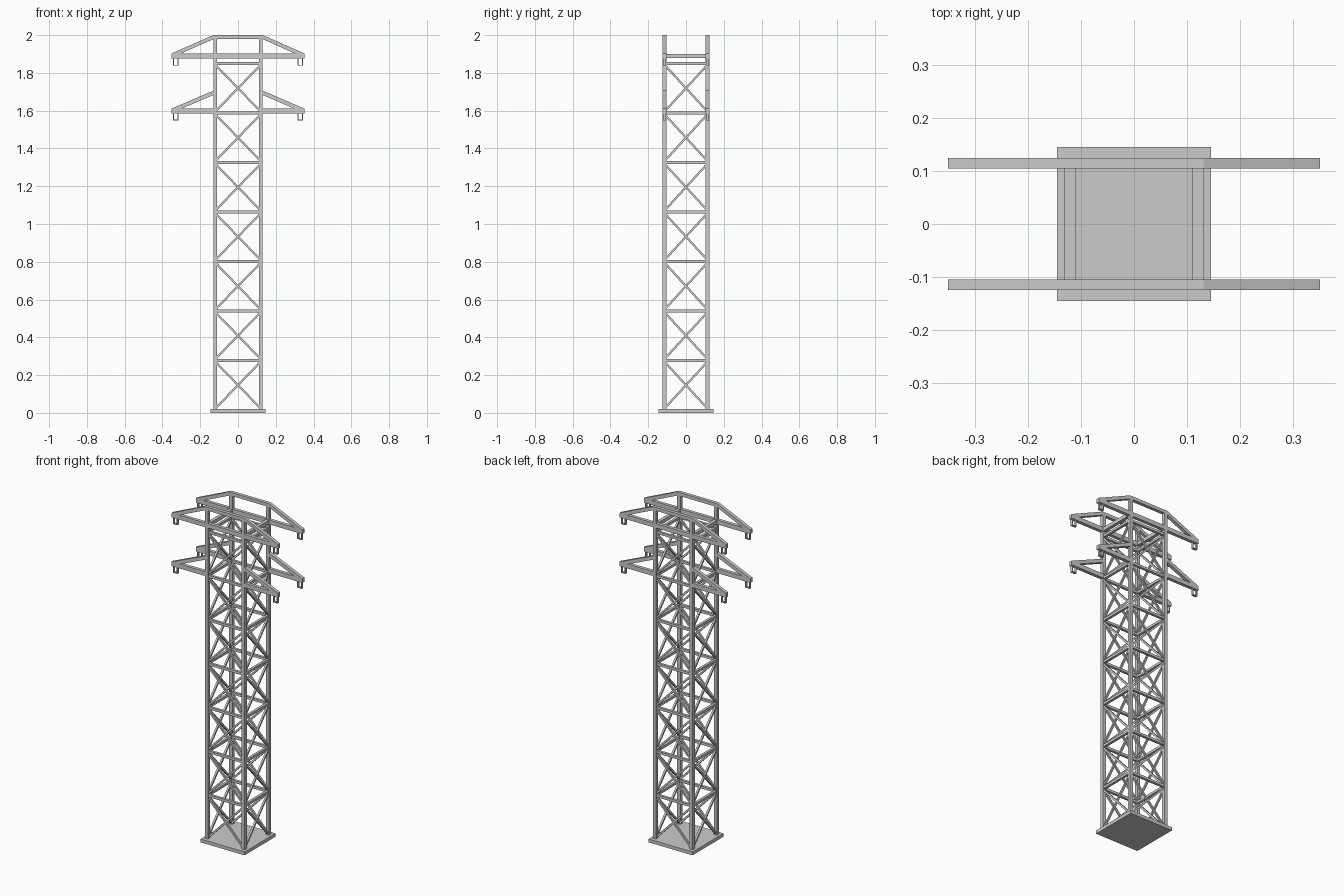
import bpy, bmesh
from mathutils import Vector, Matrix

if "Cube" in bpy.data.objects:
    bpy.data.objects.remove(bpy.data.objects["Cube"])

LX, LY = 0.121, 0.1145      # leg centre positions
W = 0.02                    # leg and arm thickness
STEP = 0.262                # panel height
Z0 = 0.016


def finish(name, bm):
    bmesh.ops.recalc_face_normals(bm, faces=bm.faces)
    me = bpy.data.meshes.new(name)
    bm.to_mesh(me)
    bm.free()
    ob = bpy.data.objects.new(name, me)
    bpy.context.collection.objects.link(ob)
    return ob


def box(bm, c, s):
    m = Matrix.Translation(c) @ Matrix.Diagonal((*s, 1))
    bmesh.ops.create_cube(bm, size=1, matrix=m)


def bar(bm, p, q, w):
    """Square bar running from p to q."""
    p, q = Vector(p), Vector(q)
    d = (q - p).normalized()
    side = Vector((0, 1, 0)) if abs(d.y) < 1e-4 else Vector((1, 0, 0))
    up = d.cross(side)
    rot = Matrix((d, side, up)).transposed().to_4x4()
    m = Matrix.Translation((p + q) / 2) @ rot @ Matrix.Diagonal(((q - p).length, w, w, 1))
    bmesh.ops.create_cube(bm, size=1, matrix=m)


def plate(bm, pts, y, depth):
    """Extrude an x-z outline along y, centred on y."""
    f = bm.faces.new([bm.verts.new((x, y - depth / 2, z)) for x, z in pts])
    r = bmesh.ops.extrude_face_region(bm, geom=[f])
    vs = [v for v in r["geom"] if isinstance(v, bmesh.types.BMVert)]
    bmesh.ops.translate(bm, verts=vs, vec=(0, depth, 0))


# Base plate
bm = bmesh.new()
box(bm, (0, 0, 0.01), (0.291, 0.291, 0.02))
finish("base_plate", bm)

# Four legs
bm = bmesh.new()
for x in (-LX, LX):
    for y in (-LY, LY):
        box(bm, (x, y, 0.9975), (W, W, 1.965))
finish("legs", bm)

# Horizontal rails and crossed braces on all four sides
rails, braces = bmesh.new(), bmesh.new()
for a, b in (((-LX, -LY), (LX, -LY)), ((-LX, LY), (LX, LY)),
             ((-LX, -LY), (-LX, LY)), ((LX, -LY), (LX, LY))):
    for i in range(7):
        lo, hi = Z0 + i * STEP, Z0 + (i + 1) * STEP
        bar(rails, (*a, hi), (*b, hi), 0.015)
        bar(braces, (*a, lo + 0.006), (*b, hi - 0.006), 0.011)
        bar(braces, (*b, lo + 0.006), (*a, hi - 0.006), 0.011)
finish("rails", rails)
finish("cross_braces", braces)

# Cross arms: full-width upper pair, leg-mounted lower pair
upper, lower, hangers = bmesh.new(), bmesh.new(), bmesh.new()
E = LX + W / 2
for y in (-LY, LY):
    box(upper, (0, y, 1.89), (0.704, W, 0.026))
    plate(upper, [(-0.352, 1.903), (-E, 2.0), (E, 2.0), (0.352, 1.903),
                  (0.352, 1.88), (E - 0.004, 1.98), (-E + 0.004, 1.98), (-0.352, 1.88)], y, W)
    for s in (-1, 1):
        box(lower, (s * 0.235, y, 1.599), (0.234, W, 0.026))
        plate(lower, [(s * 0.118, 1.711), (s * 0.352, 1.611),
                      (s * 0.352, 1.588), (s * 0.118, 1.688)], y, W)
        # Open hanger loops under the arm tips
        for z in (1.878, 1.587):
            for dx in (-0.0125, 0.0125):
                box(hangers, (s * 0.33 + dx, y, z - 0.018), (0.005, 0.014, 0.042))
            box(hangers, (s * 0.33, y, z - 0.0375), (0.03, 0.014, 0.005))
for s in (-1, 1):
    box(upper, (s * LX, 0, 1.89), (W, 2 * LY, 0.022))
finish("upper_cross_arms", upper)
finish("lower_cross_arms", lower)
finish("hangers", hangers)
